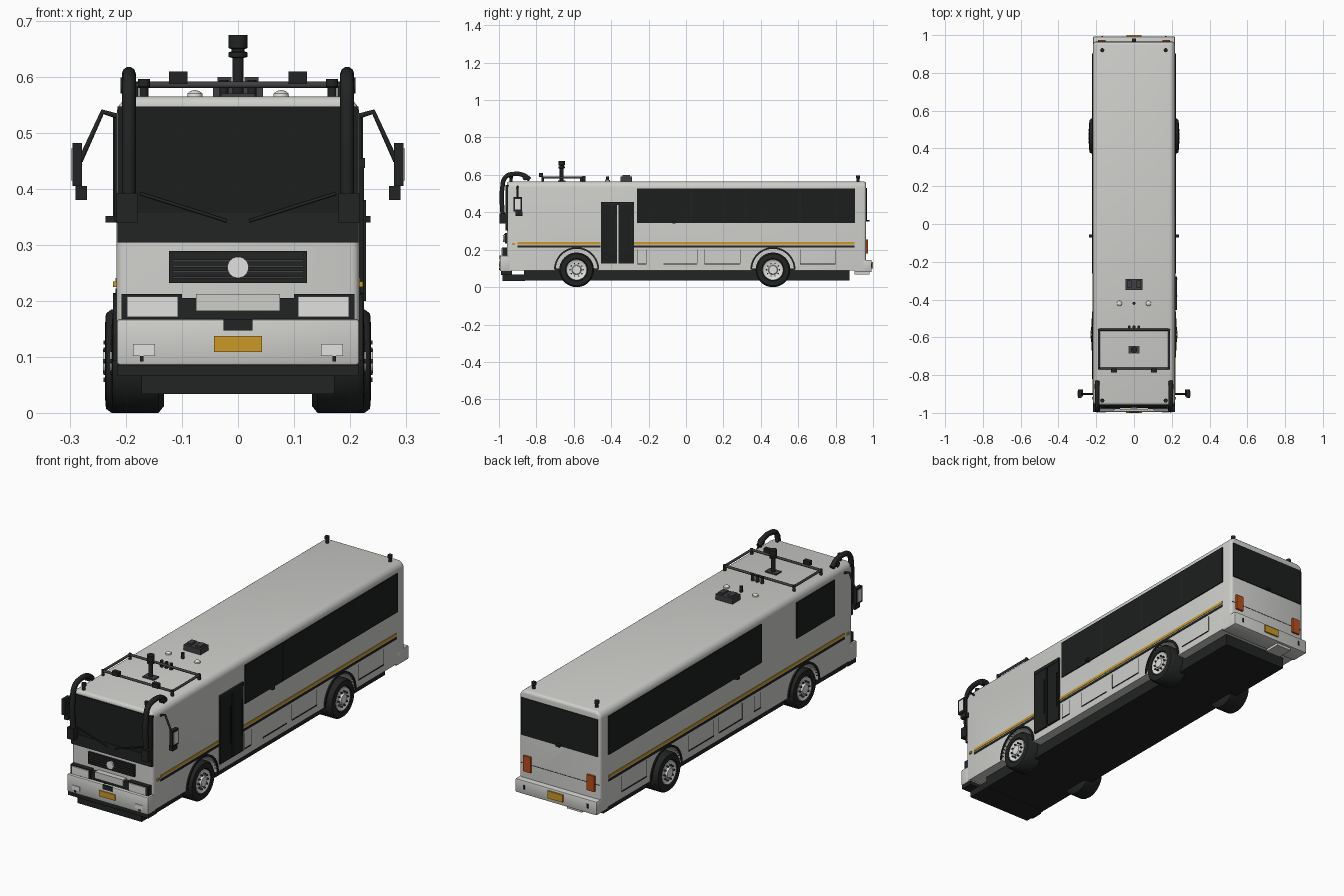
import bpy, bmesh, math
from mathutils import Vector

if "Cube" in bpy.data.objects:
    bpy.data.objects.remove(bpy.data.objects["Cube"])


def material(name, r, g, b):
    m = bpy.data.materials.new(name)
    m.use_nodes = True
    m.diffuse_color = (r, g, b, 1)
    m.node_tree.nodes["Principled BSDF"].inputs["Base Color"].default_value = (r, g, b, 1)
    return m


WHITE = material("body white", .62, .62, .6)
LAMP = material("lamp white", .75, .75, .74)
BLACK = material("trim black", .016, .017, .017)
GLASS = material("dark glass", .012, .013, .013)
GREY = material("dark grey", .05, .05, .055)
YELLOW = material("amber yellow", .6, .32, .02)
RED = material("tail lamp orange", .5, .075, .012)


def finish(name, bm, mat, smooth=False):
    bmesh.ops.recalc_face_normals(bm, faces=bm.faces)
    me = bpy.data.meshes.new(name)
    bm.to_mesh(me)
    bm.free()
    ob = bpy.data.objects.new(name, me)
    bpy.context.collection.objects.link(ob)
    me.materials.append(mat)
    if smooth:
        shade(ob)
    return ob


def shade(ob):
    bpy.ops.object.select_all(action="DESELECT")
    ob.select_set(True)
    bpy.context.view_layer.objects.active = ob
    bpy.ops.object.shade_smooth_by_angle(angle=math.radians(40))


def box(name, x, y, z, mat, bevel=0):
    """Box from (min, max) pairs."""
    bm = bmesh.new()
    bmesh.ops.create_cube(bm, size=1)
    for v in bm.verts:
        v.co = [lo if c < 0 else hi for c, (lo, hi) in zip(v.co, (x, y, z))]
    if bevel:
        bmesh.ops.bevel(bm, geom=bm.edges[:], offset=bevel, segments=2, profile=.5, affect="EDGES")
    return finish(name, bm, mat, bool(bevel))


def pair(name, x, y, z, mat, bevel=0):
    """Box on the left (+x) and its mirror image on the right."""
    box("left_" + name, x, y, z, mat, bevel)
    box("right_" + name, (-x[1], -x[0]), y, z, mat, bevel)


def lathe(name, profile, centre, axis, mat, steps=32):
    """Spin (radius, height) points round an axis through centre."""
    bm = bmesh.new()
    vs = [bm.verts.new((r, 0, h)) for r, h in profile]
    es = [bm.edges.new(p) for p in zip(vs, vs[1:])]
    bmesh.ops.spin(bm, geom=vs + es, cent=(0, 0, 0), axis=(0, 0, 1), angle=math.tau, steps=steps)
    bmesh.ops.remove_doubles(bm, verts=bm.verts, dist=1e-5)
    turn = Vector((0, 0, 1)).rotation_difference(Vector(axis))
    for v in bm.verts:
        v.co = turn @ v.co + Vector(centre)
    return finish(name, bm, mat, True)


def disc(name, r, h, centre, axis, mat, steps=24):
    return lathe(name, [(0, 0), (r, 0), (r, h), (0, h)], centre, axis, mat, steps)


def tube(name, points, r, mat, curved=False):
    cu = bpy.data.curves.new(name, "CURVE")
    cu.dimensions, cu.bevel_depth, cu.bevel_resolution, cu.use_fill_caps = "3D", r, 3, True
    sp = cu.splines.new("BEZIER" if curved else "POLY")
    pts = sp.bezier_points if curved else sp.points
    pts.add(len(points) - 1)
    for p, co in zip(pts, points):
        p.co = co if curved else (*co, 1)
        if curved:
            p.handle_left_type = p.handle_right_type = "AUTO"
    ob = bpy.data.objects.new(name, cu)
    bpy.context.collection.objects.link(ob)
    cu.materials.append(mat)


SIDES = (("left", 1), ("right", -1))
AXLES = (("front", -.585, .226), ("rear", .465, .238))
W, FRONT, BACK, ROOF = .217, -.958, .963, .565

# Body shell with rounded roof edges and cut wheel wells
bm = bmesh.new()
bmesh.ops.create_cube(bm, size=1)
for v in bm.verts:
    v.co = (v.co.x * 2 * W, FRONT if v.co.y < 0 else BACK, .09 if v.co.z < 0 else ROOF)
edges = [e for e in bm.edges if all(v.co.z > .5 for v in e.verts) and abs(e.verts[0].co.y - e.verts[1].co.y) > 1]
bmesh.ops.bevel(bm, geom=edges, offset=.032, segments=6, profile=.5, affect="EDGES")
for end in (FRONT, BACK):
    edges = [e for e in bm.edges if all(abs(v.co.y - end) < 1e-4 for v in e.verts)
             and any(v.co.z > .1 for v in e.verts)]
    bmesh.ops.bevel(bm, geom=edges, offset=.014, segments=3, profile=.5, affect="EDGES")
body = finish("body_shell", bm, WHITE)
for end, y, out in AXLES:
    for side, s in SIDES:
        cutter = disc("well_cutter", .112, .2, (s * .12, y, .093), (s, 0, 0), WHITE, 40)
        cutter.hide_render = True
        bpy.context.view_layer.objects.active = body
        mod = body.modifiers.new("well", "BOOLEAN")
        mod.operation, mod.object, mod.solver = "DIFFERENCE", cutter, "EXACT"
        bpy.ops.object.modifier_apply(modifier="well")
        bpy.data.objects.remove(cutter)
shade(body)
box("underbody", (-.172, .172), (-.865, .875), (.035, .1), BLACK)

# Wheels, hubs, bolts and arch trims
for end, y, out in AXLES:
    for side, s in SIDES:
        n = f"{side}_{end}_"
        c, ax = (s * .132, y, .0925), (s, 0, 0)
        w = out - .132
        lathe(n + "tyre", [(0, 0), (.08, 0), (.0925, .01), (.0925, w - .012), (.085, w - .002),
                           (.06, w), (.055, w - .008), (0, w - .008)], c, ax, BLACK, 48)
        lathe(n + "hub", [(.056, w - .01), (.054, w - .002), (.048, w - .004), (.042, w - .007), (.026, w - .007),
                          (.022, w + .003), (0, w + .003)], c, ax, LAMP)
        for i in range(10):
            a = math.tau * i / 10
            at = (s * (out - .008), y + .035 * math.cos(a), .0925 + .035 * math.sin(a))
            disc(n + "bolt", .004, .01, at, ax, GREY, 8)
        bm = bmesh.new()
        rows = []
        for i in range(25):
            a = math.pi * i / 24
            rows.append([bm.verts.new((s * (W + h), y + r * math.cos(a), .093 + r * math.sin(a)))
                         for r, h in ((.112, -.01), (.112, .006), (.121, .006), (.121, -.01))])
        for p, q in zip(rows, rows[1:]):
            for k in range(4):
                bm.faces.new((p[k], p[k - 1], q[k - 1], q[k]))
        finish(n + "arch_trim", bm, BLACK)

# Side windows and pane dividers
pair("long_window", (W - .005, W + .005), (-.262, .903), (.342, .528), GLASS)
box("right_front_window", (-W - .005, -W + .005), (-.82, -.53), (.355, .528), GLASS)
for y in (.03, .32, .61):
    pair("window_divider", (W, W + .006), (y - .002, y + .002), (.342, .528), BLACK)

# Side stripes, locker slits and indicators
for a, b in ((-.9, -.456), (-.278, .9)):
    box("left_yellow_stripe", (W - .002, W + .002), (a, b), (.228, .241), YELLOW)
    box("left_black_stripe", (W - .002, W + .002), (a, b), (.211, .222), BLACK)
box("right_yellow_stripe", (-W - .002, -W + .002), (-.9, .9), (.228, .241), YELLOW)
box("right_black_stripe", (-W - .002, -W + .002), (-.9, .9), (.211, .222), BLACK)
for a, b in ((-.26, -.21), (-.12, .06), (.1, .29), (.61, .8)):
    pair("locker_slit", (W - .002, W + .002), (a, b), (.122, .127), BLACK)
    for y in (a, b):
        pair("locker_edge", (W - .002, W + .0005), (y - .001, y + .001), (.125, .2), GREY)
pair("side_indicator", (W, W + .006), (-.93, -.915), (.225, .235), YELLOW)
pair("side_camera", (W, W + .02), (-.072, -.056), (.34, .352), BLACK)

# Entrance door
for a, b in ((-.455, -.368), (-.36, -.278)):
    box("door_leaf", (W - .01, W + .008), (a, b), (.125, .44), GLASS)
    box("door_handle", (W, W + .012), (b - .015, b - .01), (.2, .38), BLACK)
box("door_header", (W - .01, W + .01), (-.455, -.278), (.438, .455), BLACK)

# Windscreen, wipers and header
box("windscreen", (-.215, .215), (FRONT - .006, FRONT + .012), (.304, .547), GLASS)
box("windscreen_lower_band", (-.215, .215), (FRONT - .008, FRONT), (.304, .357), BLACK)
for side, s in SIDES:
    tube(side + "_wiper", [(s * .02, -.97, .343), (s * .175, -.97, .392)], .003, BLACK)

# Grille with slats and round badge
box("grille", (-.123, .123), (-.968, FRONT), (.232, .289), BLACK)
for i in range(5):
    z = .24 + i * .01
    box("grille_slat", (-.118, .118), (-.973, -.966), (z, z + .004), GREY)
disc("grille_badge", .019, .008, (0, -.97, .26), (0, -1, 0), LAMP)

# Front bumper, headlamps and lower lip
box("front_bumper", (-.217, .217), (-.995, -.93), (.085, .168), WHITE, .006)
box("headlamp_panel", (-.208, .208), (-.98, -.94), (.168, .205), BLACK)
box("bumper_centre", (-.075, .075), (-.984, -.95), (.182, .212), WHITE)
pair("headlamp_frame", (.1, .208), (-.982, -.95), (.168, .212), BLACK)
pair("headlamp", (.107, .198), (-.987, -.97), (.171, .208), LAMP)
box("tow_box", (-.026, .026), (-.998, -.97), (.147, .168), BLACK)
box("front_plate", (-.043, .043), (-1, -.99), (.109, .137), YELLOW)
pair("fog_lamp", (.148, .188), (-.998, -.98), (.102, .123), LAMP)
pair("fog_pin", (.169, .175), (-.999, -.98), (.092, .102), BLACK)
box("front_lip", (-.215, .215), (-.99, -.93), (.066, .086), BLACK)
box("front_skid", (-.172, .172), (-.98, -.86), (.034, .068), BLACK)

# Rear window, lamps and bumper
box("rear_window", (-.205, .205), (BACK - .01, BACK + .004), (.35, .53), GLASS)
box("rear_seam", (-.21, .21), (BACK - .005, BACK + .001), (.213, .216), GREY)
box("rear_camera", (-.01, .01), (BACK, BACK + .018), (.35, .36), BLACK)
pair("tail_lamp", (.15, .19), (BACK - .01, BACK + .01), (.18, .255), RED)
box("rear_bumper", (-.217, .217), (.9, .992), (.08, .146), WHITE, .005)
box("rear_plate", (-.04, .04), (.985, 1), (.1, .135), YELLOW)
pair("rear_sensor", (.165, .173), (.98, .995), (.105, .125), BLACK)
box("rear_step", (-.13, -.05), (.9, .98), (.068, .08), WHITE)

# Snorkel pipes, mirrors and roof corner lamps
pair("snorkel_box", (.18, .217), (-.996, -.955), (.339, .393), BLACK)
for side, s in SIDES:
    x = s * .195
    tube(side + "_snorkel", [(x, -.98, .37), (x, -.982, .53), (x, -.965, .588), (x, -.92, .605),
                             (x, -.865, .597), (x, -.835, .575)], .0125, BLACK, True)
    disc(side + "_snorkel_cap", .014, .02, (s * .19, -.86, .585), (s, 0, 0), BLACK)
    tube(side + "_mirror_arm", [(s * .215, -.9, .53), (s * .242, -.9, .538), (s * .282, -.9, .45)], .005, BLACK)
    for y in (-.935, .92):
        lathe(side + "_corner_lamp", [(.008, 0), (.008, .018), (.011, .02), (.011, .034), (0, .034)],
              (s * .168, y, .563), (0, 0, 1), BLACK, 16)
    lathe(side + "_roof_dome", [(.014, 0), (.013, .006), (.008, .01), (0, .012)],
          (s * .077, -.42, .565), (0, 0, 1), LAMP)
pair("mirror", (.279, .296), (-.922, -.877), (.405, .482), BLACK)
pair("mirror_glass", (.29, .298), (-.914, -.885), (.415, .472), LAMP)
pair("mirror_foot", (.27, .29), (-.912, -.875), (.38, .405), BLACK)

# Roof rack with work lamps
corners = [(-.185, -.765), (.185, -.765), (.185, -.56), (-.185, -.56), (-.185, -.765)]
for (a, b), (c, d) in zip(corners, corners[1:]):
    tube("rack_rail", [(a, b, .586), (c, d, .586)], .006, GREY)
    disc("rack_post", .007, .032, (a, b, .56), (0, 0, 1), BLACK, 12)
pair("work_lamp", (.09, .123), (-.785, -.765), (.588, .61), BLACK)
for x in (-.025, 0, .025):
    disc("rack_horn", .008, .03, (x, -.545, .565), (0, 0, 1), BLACK, 12)

# Central mast and rooftop equipment
lathe("roof_mast", [(.01, 0), (.01, .07), (.017, .072), (.017, .08), (.012, .082), (.012, .086),
                    (.017, .088), (.017, .111), (0, .111)], (0, -.665, .564), (0, 0, 1), BLACK)
box("mast_base", (-.03, .03), (-.685, -.645), (.56, .571), GREY)
box("roof_unit", (-.045, .045), (-.35, -.29), (.56, .592), GREY)
pair("roof_unit_fan", (.012, .037), (-.34, -.3), (.59, .6), GREY)
disc("roof_aerial", .008, .028, (0, -.42, .564), (0, 0, 1), BLACK, 12)
